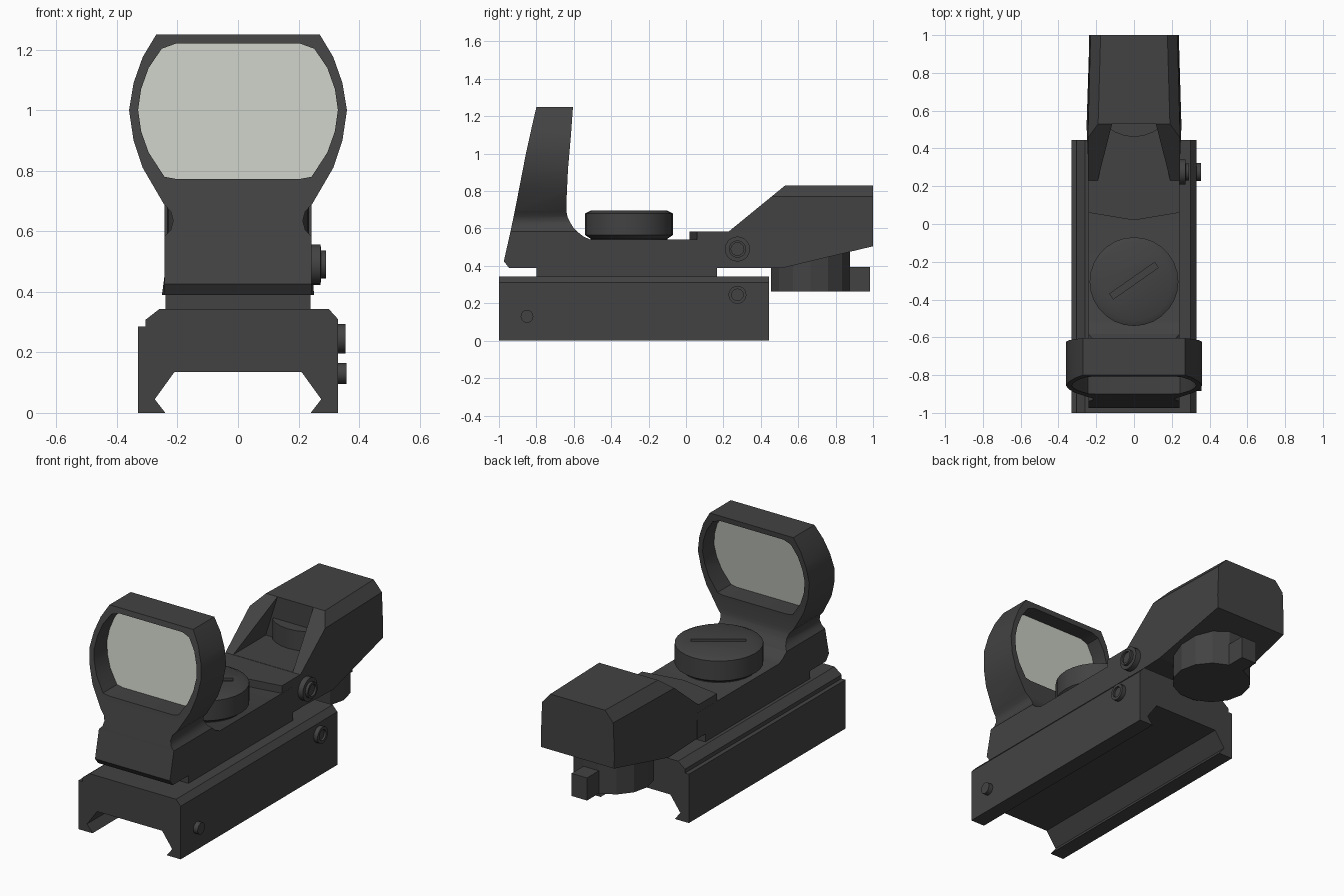
import bpy, bmesh, math
from mathutils import Matrix, Vector

if "Cube" in bpy.data.objects:
    bpy.data.objects.remove(bpy.data.objects["Cube"])


def material(name, rgb):
    m = bpy.data.materials.new(name)
    m.diffuse_color = (*rgb, 1)
    m.use_nodes = True
    m.node_tree.nodes["Principled BSDF"].inputs["Base Color"].default_value = m.diffuse_color
    return m


BLACK = material("matte_black", (0.055, 0.055, 0.055))
GLASS = material("pale_glass", (0.57, 0.60, 0.54))


def finish(name, bm, mat):
    bmesh.ops.recalc_face_normals(bm, faces=bm.faces)
    me = bpy.data.meshes.new(name)
    bm.to_mesh(me)
    bm.free()
    me.materials.append(mat)
    ob = bpy.data.objects.new(name, me)
    bpy.context.collection.objects.link(ob)
    return ob


def prism(name, pts, axis, a, b, mat=BLACK):
    """Extrude a 2D outline from a to b along an axis."""
    place = {'x': lambda p, t: (t, p[0], p[1]),
             'y': lambda p, t: (p[0], t, p[1]),
             'z': lambda p, t: (p[0], p[1], t)}[axis]
    bm = bmesh.new()
    lo = [bm.verts.new(place(p, a)) for p in pts]
    hi = [bm.verts.new(place(p, b)) for p in pts]
    bm.faces.new(lo)
    bm.faces.new(hi)
    n = len(pts)
    for i in range(n):
        j = (i + 1) % n
        bm.faces.new((lo[i], lo[j], hi[j], hi[i]))
    return finish(name, bm, mat)


def box(name, x, y, z):
    return prism(name, [(x[0], y[0]), (x[1], y[0]), (x[1], y[1]), (x[0], y[1])], 'z', *z)


def lathe(name, profile, loc, n, sideways=False):
    """Stack of rings (radius, height), along z or along +x."""
    bm = bmesh.new()
    rings = [[bm.verts.new((r * math.cos(2 * math.pi * i / n),
                            r * math.sin(2 * math.pi * i / n), h))
              for i in range(n)] for r, h in profile]
    bm.faces.new(rings[0])
    bm.faces.new(rings[-1])
    for p, q in zip(rings, rings[1:]):
        for i in range(n):
            j = (i + 1) % n
            bm.faces.new((p[i], p[j], q[j], q[i]))
    m = Matrix.Translation(Vector(loc))
    if sideways:
        m = m @ Matrix.Rotation(math.pi / 2, 4, 'Y')
    bmesh.ops.transform(bm, matrix=m, verts=bm.verts)
    return finish(name, bm, BLACK)


def boolean(ob, cutter, op):
    mod = ob.modifiers.new(op, 'BOOLEAN')
    mod.operation = op
    mod.object = cutter
    mod.solver = 'EXACT'
    bpy.context.view_layer.objects.active = ob
    bpy.ops.object.modifier_apply(modifier=mod.name)
    bpy.data.objects.remove(cutter)


def smooth(ob, deg=32):
    bpy.ops.object.select_all(action='DESELECT')
    ob.select_set(True)
    bpy.context.view_layer.objects.active = ob
    bpy.ops.object.shade_smooth_by_angle(angle=math.radians(deg))


def mirrored(half):
    return half + [(-x, z) for x, z in reversed(half)]


# Rail clamp and riser
prism("rail_clamp", [(-.33, 0), (-.24, 0), (-.275, .045), (-.21, .135), (.21, .135),
                     (.275, .045), (.24, 0), (.33, 0), (.33, .31), (.30, .343),
                     (-.26, .343), (-.305, .308), (-.305, .285), (-.33, .285)],
      'y', -1, .445)
box("riser", (-.24, .24), (-.8, .165), (.33, .4))

# Body deck and raised plate with a V-shaped front edge
smooth(prism("body", [(-.947, .39), (-.974, .425), (-.938, .585), (-.583, .585),
                      (-.55, .558), (-.513, .541), (.24, .541), (.24, .39)],
             'x', -.242, .242))
prism("raised_plate", [(-.2415, .06), (0, .02), (.2415, .06), (.2415, .235), (-.2415, .235)],
      'z', .5, .585)

# Window frame: front outline trimmed by the side outline, then opened
frame = prism("window_frame", mirrored([
    (.2415, .57), (.2415, .585), (.222, .605), (.214, .635), (.222, .665), (.245, .69),
    (.315, .81), (.345, .90), (.36, 1.0), (.345, 1.09), (.315, 1.175), (.27, 1.25)]),
    'y', -1.1, -.4)
side = prism("side_cutter", [
    (-.9415, .56), (-.938, .585), (-.914, .70), (-.885, .85), (-.856, 1.0), (-.825, 1.14),
    (-.795, 1.27), (-.603, 1.27), (-.615, 1.1), (-.631, .917), (-.638, .77), (-.639, .69),
    (-.633, .66), (-.62, .633), (-.602, .605), (-.583, .585), (-.57, .56)], 'x', -.5, .5)
boolean(frame, side, 'INTERSECT')
opening = mirrored([(.205, .773), (.243, .78), (.295, .86), (.32, .93), (.33, 1.0),
                    (.32, 1.07), (.295, 1.14), (.252, 1.203), (.205, 1.22)])
boolean(frame, prism("opening_cutter", opening, 'y', -1.2, -.3), 'DIFFERENCE')
smooth(frame)

# Tilted lens filling the opening
lens = prism("lens", opening, 'y', -.738, -.730, GLASS)
for v in lens.data.vertices:
    v.co.y += (v.co.z - 1) * .145

# Rear hood: side outline trimmed to a chamfered section, tapered, hollowed
hood = prism("rear_hood", [(.23, .39), (.23, .585), (.53, .83), (1, .83),
                           (1, .505), (.52, .39)], 'x', -.4, .4)
boolean(hood, prism("section_cutter", mirrored([
    (.25, .3), (.255, .585), (.247, .77), (.19, .83), (.19, .9)]), 'y', 0, 1.2), 'INTERSECT')
for v in hood.data.vertices:
    y = v.co.y
    v.co.x *= 1 - .05 * (.53 - y) / .3 if y < .53 else 1 - .07 * (y - .53) / .47
boolean(hood, prism("cavity_cutter", mirrored([(.192, .586), (.094, .9)]), 'y', .1, .53),
        'DIFFERENCE')

# Light emitter housing bulging from the hood's inner wall
smooth(prism("emitter", [(-.16, .56), (-.13, .505), (-.1, .486), (-.05, .467), (0, .461),
                         (.05, .467), (.1, .486), (.13, .505), (.16, .56)], 'z', .57, .70))

# Top adjustment knob with a slot
knob = lathe("top_knob", [(.205, .53), (.205, .545), (.235, .565), (.235, .68), (.205, .695)],
             (0, -.305, 0), 28)
a = math.radians(35)
c, s = math.cos(a), math.sin(a)
slot = [(c * u - s * w, -.30 + s * u + c * w)
        for u, w in ((-.145, -.017), (.145, -.017), (.145, .017), (-.145, .017))]
boolean(knob, prism("slot_cutter", slot, 'z', .68, .8), 'DIFFERENCE')
smooth(knob)

# Brightness dial under the hood with its lug
smooth(lathe("bottom_dial", [(.216, .263), (.216, .52)], (0, .665, 0), 14), 20)
box("dial_lug", (-.05, .05), (.84, .985), (.263, .395))

# Screws and pin on the right side
smooth(lathe("body_screw", [(.067, 0), (.067, .035), (.046, .036), (.046, .052),
                            (.034, .052), (.034, .04)], (.238, .275, .49), 20, True))
smooth(lathe("clamp_screw", [(.048, 0), (.048, .03), (.031, .03), (.031, .018)],
             (.325, .275, .245), 20, True))
smooth(lathe("clamp_pin", [(.034, 0), (.034, .033)], (.325, -.85, .13), 16, True))
